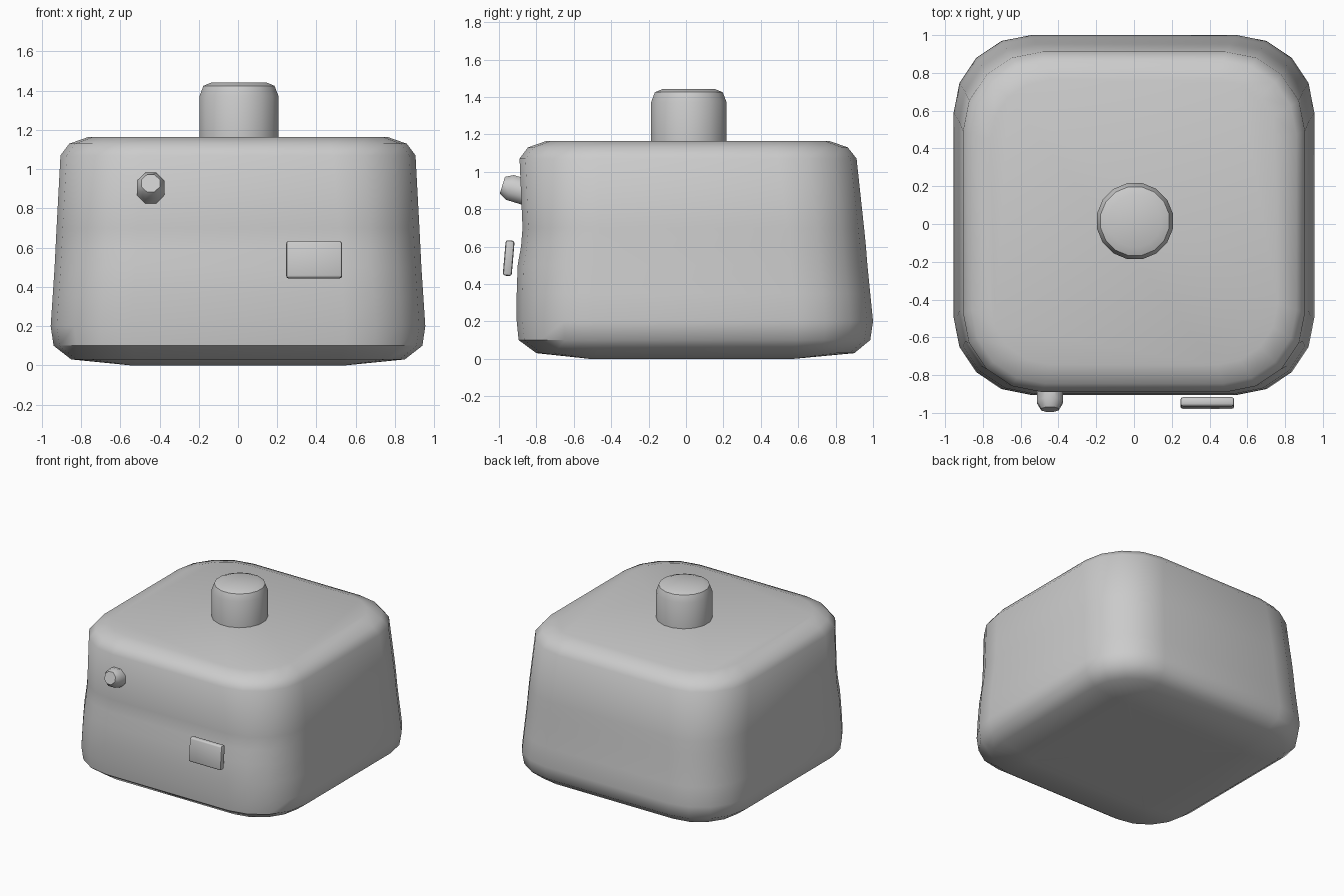
import bpy, bmesh, math
from mathutils import Vector

if "Cube" in bpy.data.objects:
    bpy.data.objects.remove(bpy.data.objects["Cube"])


def finish(bm, name, angle=45):
    bmesh.ops.recalc_face_normals(bm, faces=bm.faces[:])
    mesh = bpy.data.meshes.new(name)
    bm.to_mesh(mesh)
    bm.free()
    obj = bpy.data.objects.new(name, mesh)
    bpy.context.collection.objects.link(obj)
    bpy.ops.object.select_all(action='DESELECT')
    obj.select_set(True)
    bpy.context.view_layer.objects.active = obj
    bpy.ops.object.shade_smooth_by_angle(angle=math.radians(angle))
    return obj


def rounded_ring(hx, y0, y1, r, steps=4):
    """Counter-clockwise rounded rectangle."""
    corners = [(hx - r, y1 - r), (r - hx, y1 - r), (r - hx, y0 + r), (hx - r, y0 + r)]
    pts = []
    for q, (cx, cy) in enumerate(corners):
        for i in range(steps + 1):
            a = math.pi / 2 * (q + i / steps)
            pts.append((cx + r * math.cos(a), cy + r * math.sin(a)))
    return pts


def bridge(bm, rings):
    for a, b in zip(rings, rings[1:]):
        n = len(a)
        for i in range(n):
            j = (i + 1) % n
            bm.faces.new((a[i], a[j], b[j], b[i]))


def lathe(name, profile, sides, base, axis=(0, 0, 1)):
    """Capped turned part; profile holds (radius, distance along axis)."""
    bm = bmesh.new()
    rot = Vector((0, 0, 1)).rotation_difference(Vector(axis))
    rings = []
    for r, h in profile:
        ring = []
        for i in range(sides):
            a = 2 * math.pi * (i + 0.5) / sides
            ring.append(bm.verts.new(Vector(base) + rot @ Vector((r * math.cos(a), r * math.sin(a), h))))
        rings.append(ring)
    bridge(bm, rings)
    bm.faces.new(rings[0][::-1])
    bm.faces.new(rings[-1])
    return finish(bm, name)


# Tapered body: half width, front y, back y, corner radius, z
sections = [
    (0.55, -0.52, 0.58, 0.03, 0.0),
    (0.85, -0.80, 0.90, 0.33, 0.03),
    (0.94, -0.895, 0.985, 0.40, 0.10),
    (0.955, -0.905, 1.0, 0.41, 0.20),
    (0.945, -0.905, 0.985, 0.41, 0.35),
    (0.935, -0.90, 0.97, 0.41, 0.50),
    (0.93, -0.882, 0.962, 0.41, 0.60),
    (0.925, -0.874, 0.952, 0.41, 0.70),
    (0.905, -0.89, 0.912, 0.42, 1.07),
    (0.86, -0.845, 0.865, 0.39, 1.13),
    (0.76, -0.745, 0.765, 0.32, 1.165),
]
bm = bmesh.new()
rings = [[bm.verts.new((x, y, z)) for x, y in rounded_ring(hx, y0, y1, r)]
         for hx, y0, y1, r, z in sections]
bridge(bm, rings)
bm.faces.new(rings[-1])
# shallow recessed underside
centre = bm.verts.new((0, 0.03, 0.05))
n = len(rings[0])
for i in range(n):
    bm.faces.new((rings[0][(i + 1) % n], rings[0][i], centre))
finish(bm, "body")

# Top push button
lathe("top_button", [(0.205, 0), (0.205, 0.21), (0.185, 0.262), (0.14, 0.28)],
      16, (0.005, 0.015, 1.163))

# Small tilted peg on the front
tilt = math.radians(17)
lathe("front_peg", [(0.075, 0), (0.075, 0.105), (0.05, 0.148)], 8,
      (-0.445, -0.84, 0.885), (0, -math.cos(tilt), math.sin(tilt)))

# Front plate, standing just clear of the body
bm = bmesh.new()
bmesh.ops.create_cube(bm, size=1)
bmesh.ops.scale(bm, vec=(0.285, 0.048, 0.19), verts=bm.verts[:])
bmesh.ops.bevel(bm, geom=bm.edges[:], offset=0.013, segments=2, profile=0.5, affect='EDGES')
plate = finish(bm, "front_plate")
plate.location = (0.388, -0.948, 0.538)
plate.rotation_euler.x = -0.085
